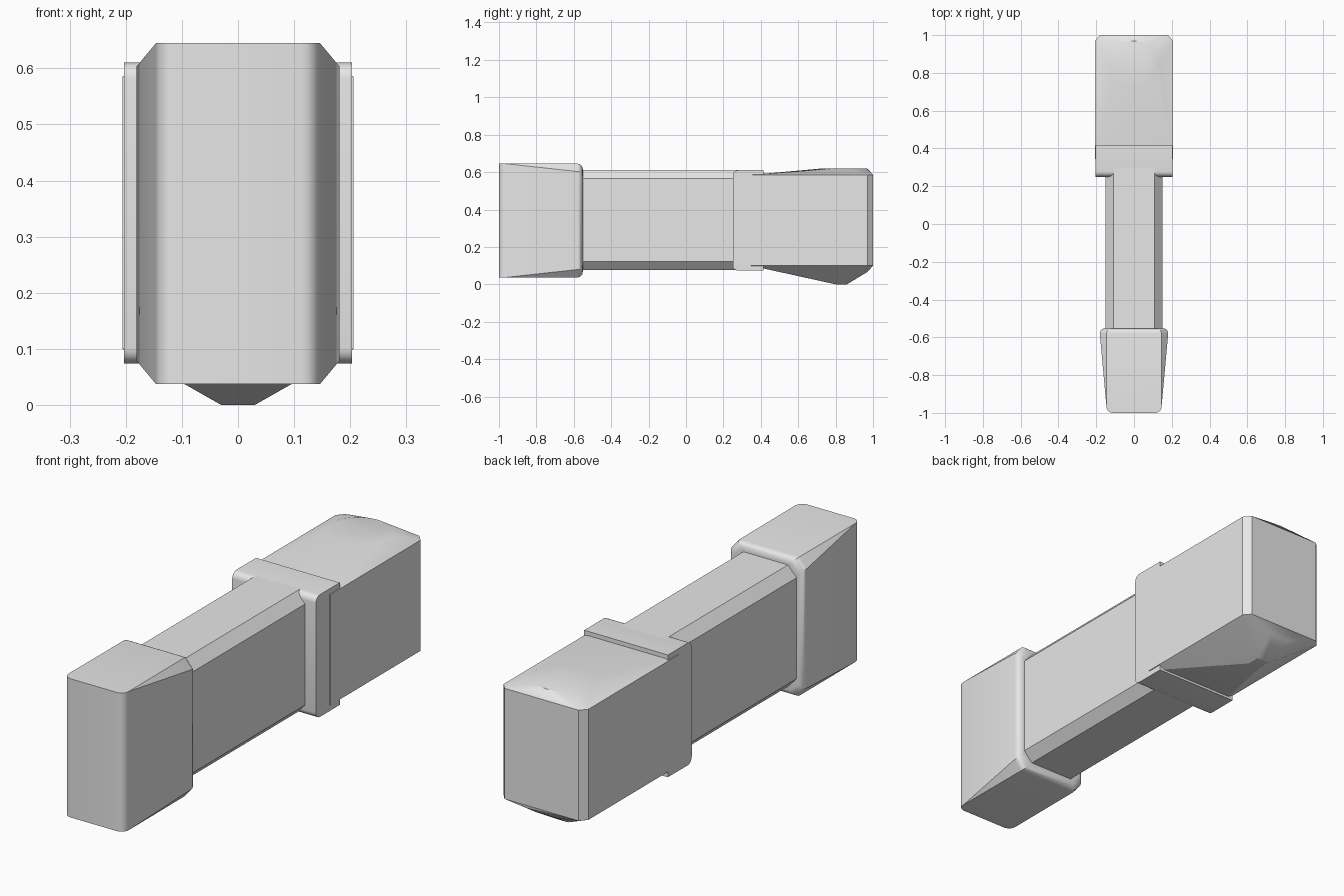
import bpy, bmesh, math

cube = bpy.data.objects.get("Cube")
if cube:
    bpy.data.objects.remove(cube, do_unlink=True)

grey = bpy.data.materials.new("light_grey")
grey.use_nodes = True
colour = (0.8, 0.8, 0.8, 1)
grey.diffuse_color = colour
grey.node_tree.nodes["Principled BSDF"].inputs["Base Color"].default_value = colour


def section(y, half_width, low, high, cut_x=0.0, cut_z=0.0):
    """Corner points of a rectangle across the length, with chamfered corners."""
    pts = []
    for s in (-1, 1):
        for z, d in ((low, 1), (high, -1)):
            pts.append((s * half_width, y, z + d * cut_z))
            if cut_x > 0:
                pts.append((s * (half_width - cut_x), y, z))
    return pts


def convex_part(name, points):
    bm = bmesh.new()
    for p in points:
        bm.verts.new(p)
    bmesh.ops.remove_doubles(bm, verts=bm.verts, dist=0.0005)
    bmesh.ops.convex_hull(bm, input=bm.verts)
    loose = [v for v in bm.verts if not v.link_faces]
    bmesh.ops.delete(bm, geom=loose, context='VERTS')
    bmesh.ops.dissolve_limit(bm, angle_limit=math.radians(0.5),
                             verts=bm.verts, edges=bm.edges)
    bmesh.ops.recalc_face_normals(bm, faces=bm.faces)
    mesh = bpy.data.meshes.new(name)
    bm.to_mesh(mesh)
    bm.free()
    mesh.materials.append(grey)
    ob = bpy.data.objects.new(name, mesh)
    bpy.context.collection.objects.link(ob)
    bpy.ops.object.select_all(action='DESELECT')
    ob.select_set(True)
    bpy.context.view_layer.objects.active = ob
    bpy.ops.object.shade_smooth_by_angle(angle=math.radians(28))
    return ob


quarter = [math.radians(a) for a in range(0, 91, 18)]

# Shaft with chamfered long edges
convex_part("shaft", section(-0.6, 0.15, 0.077, 0.61, 0.042, 0.045)
            + section(0.3, 0.15, 0.077, 0.61, 0.042, 0.045))

# Front block: rounded front corners, corner chamfers that widen backwards, rounded rear rim
pts = []
for a in quarter:
    pts += section(-0.965 - 0.035 * math.sin(a), 0.113 + 0.033 * math.cos(a), 0.037, 0.645)
for a in quarter:
    inset = 0.028 * (1 - math.cos(a))
    pts += section(-0.58 + 0.028 * math.sin(a), 0.181 - inset,
                   0.037 + inset, 0.645 - inset, 0.036, 0.042)
convex_part("front_block", pts)

# Collar with rounded upper and lower front edges
pts = section(0.415, 0.203, 0.074, 0.61)
for a in quarter:
    inset = 0.028 * (1 - math.cos(a))
    pts += section(0.278 - 0.028 * math.sin(a), 0.203, 0.074 + inset, 0.61 - inset)
convex_part("collar", pts)

# Head: chamfered rear corners, shallow round crown on top, blunt point underneath
pts = section(0.345, 0.206, 0.1, 0.585) + section(0.97, 0.206, 0.1, 0.585)
pts += section(1.0, 0.18, 0.1, 0.585)
for i in range(24):
    a = math.tau * i / 24
    pts.append((0.135 * math.cos(a), 0.845 + 0.125 * math.sin(a), 0.619))
for s in (-1, 1):
    pts += [(s * 0.03, 0.8, 0), (s * 0.03, 0.86, 0), (s * 0.05, 0.97, 0.066)]
convex_part("head", pts)
